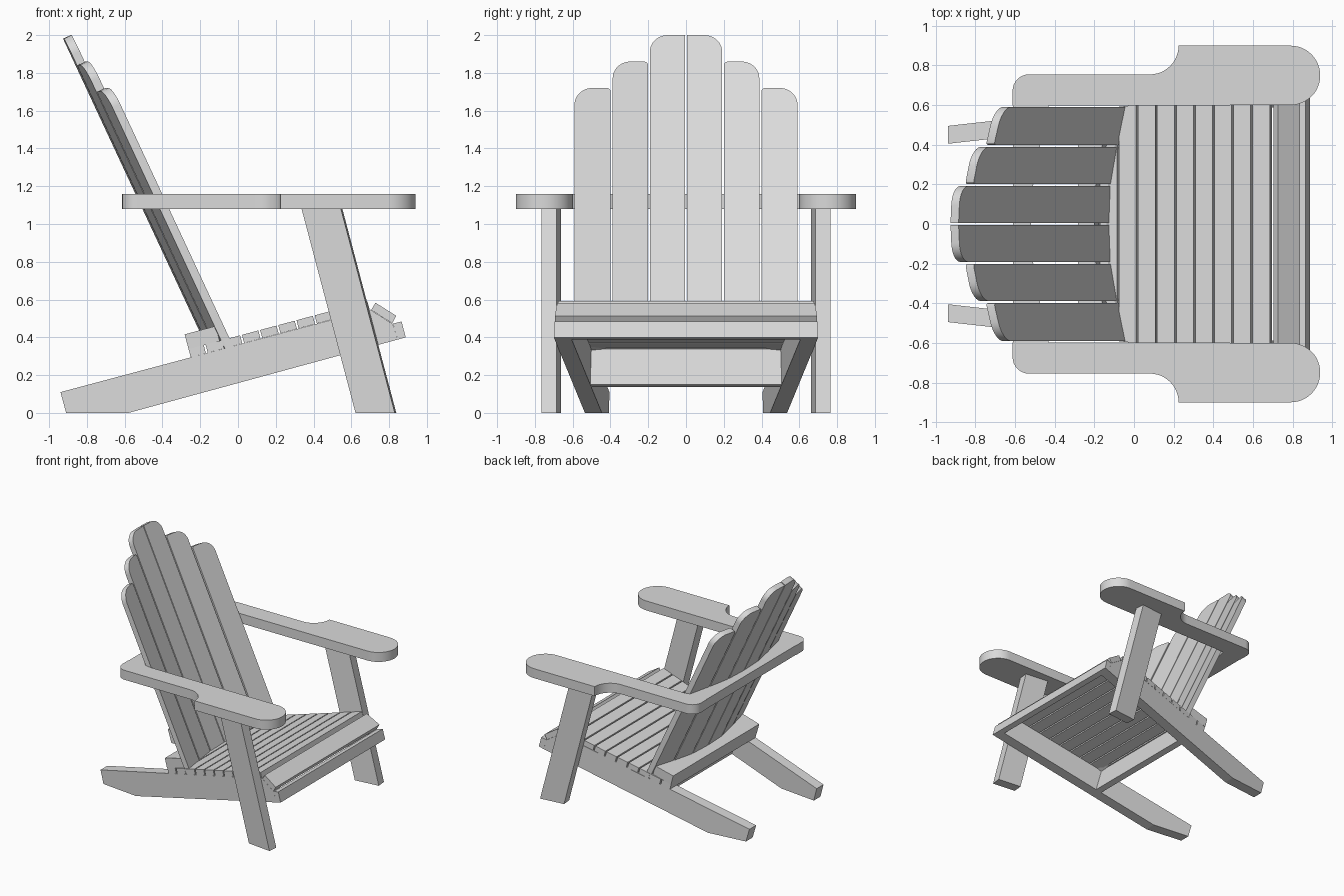
import bpy, bmesh, math
from mathutils import Vector

cube = bpy.data.objects.get("Cube")
if cube:
    bpy.data.objects.remove(cube, do_unlink=True)

GREY = (0.7, 0.7, 0.7, 1.0)
mat = bpy.data.materials.new("plain_grey")
mat.use_nodes = True
mat.diffuse_color = GREY
mat.node_tree.nodes["Principled BSDF"].inputs["Base Color"].default_value = GREY


def prism(name, a, b, mirror=False, smooth=False):
    """Solid between two matching outlines of 3D points."""
    bm = bmesh.new()
    va = [bm.verts.new(p) for p in a]
    vb = [bm.verts.new(p) for p in b]
    bm.faces.new(va)
    bm.faces.new(vb[::-1])
    for i in range(len(va)):
        j = (i + 1) % len(va)
        bm.faces.new((va[i], vb[i], vb[j], va[j]))
    bmesh.ops.recalc_face_normals(bm, faces=bm.faces)
    mesh = bpy.data.meshes.new(name)
    bm.to_mesh(mesh)
    bm.free()
    mesh.materials.append(mat)
    ob = bpy.data.objects.new(name, mesh)
    bpy.context.collection.objects.link(ob)
    if smooth:
        bpy.ops.object.select_all(action='DESELECT')
        ob.select_set(True)
        bpy.context.view_layer.objects.active = ob
        bpy.ops.object.shade_smooth_by_angle(angle=math.radians(30))
    if mirror:
        mod = ob.modifiers.new("mirror", 'MIRROR')
        mod.use_axis = (False, True, False)
        mod.use_mirror_merge = False
    return ob


def arc(cx, cy, r, start, end, n=12):
    angles = [math.radians(start + (end - start) * i / n) for i in range(n + 1)]
    return [(cx + r * math.cos(t), cy + r * math.sin(t)) for t in angles]


def outer(x):
    """Half width of the base, which narrows towards the back."""
    return 0.495 + 0.112 * (x + 0.94)


# Seat frame: s runs forward along the rails, n is height above them
TILT = math.radians(15)


def seat(s, n):
    return (-0.25 + s * math.cos(TILT) - n * math.sin(TILT),
            0.294 + s * math.sin(TILT) + n * math.cos(TILT))


def cross_bar(name, section, inset=0.0):
    prism(name, [(x, inset - outer(x), z) for x, z in section],
          [(x, outer(x) - inset, z) for x, z in section])


def seat_box(s0, s1, n0, n1):
    return [seat(s0, n0), seat(s1, n0), seat(s1, n1), seat(s0, n1)]


# Side rails that also form the back feet
rail = [(-0.94, 0.11), (-0.91, 0), (-0.58, 0), (0.845, 0.388), (0.82, 0.47), (0.70, 0.547)]
prism("side_rails", [(x, outer(x) - 0.09, z) for x, z in rail],
      [(x, outer(x), z) for x, z in rail], mirror=True)

# Seat slats with narrow gaps
THICK = 0.045
PITCH = 0.0997
for i in range(10):
    start = 0 if i == 0 else 0.093 + PITCH * (i - 1)
    end = 0.083 + PITCH * i
    if i < 10 and end < 1.0:
        cross_bar(f"seat_slat_{i + 1}", seat_box(start, end, 0, THICK))

# Tilted front slat, front apron and cross board under the seat
cross_bar("seat_nose_slat", [(0.728, 0.583), (0.838, 0.514), (0.816, 0.474), (0.705, 0.545)])
cross_bar("front_apron", [(0.845, 0.388), (0.888, 0.40), (0.866, 0.484), (0.82, 0.472)])
cross_bar("under_seat_board", seat_box(0.125, 0.175, -0.196, 0), inset=0.09)

# Front legs, leaning back and turned in line with the rails
def leg_ring(x, z):
    w, dy, t = 0.208, 0.023, 0.08
    return [(x, 0.742, z), (x + w, 0.742 + dy, z),
            (x + w + 0.008, 0.742 + dy - t, z), (x + 0.008, 0.742 - t, z)]


prism("front_legs", leg_ring(0.622, 0), leg_ring(0.334, 1.09), mirror=True)

# Armrests with a round front, a scooped outside edge and a rounded back corner
arm = arc(0.79, 0.75, 0.15, -90, 90, 24)
arm += arc(0.08, 0.90, 0.145, 0, -90)[:]
arm += arc(-0.53, 0.672, 0.083, 90, 180, 8)
arm += [(-0.613, 0.597)]
prism("armrests", [(x, y, 1.08) for x, y in arm],
      [(x, y, 1.16) for x, y in arm], mirror=True, smooth=True)

# Back slats set in a shallow curve, with rounded outer corners
LEAN = math.radians(25)
UP = Vector((-math.sin(LEAN), 0, math.cos(LEAN)))
BACK = Vector((-math.cos(LEAN), 0, -math.sin(LEAN))) * THICK
BASE_Z = 0.38
slats = {
    "centre": (0.004, -0.13, 0.191, -0.122, 2.0),
    "middle": (0.201, -0.121, 0.388, -0.085, 1.86),
    "outer": (0.399, -0.082, 0.59, -0.038, 1.72),
}
for key, (y0, x0, y1, x1, top) in slats.items():
    width = y1 - y0
    height = (top - BASE_Z) / math.cos(LEAN)
    r = 0.095
    outline = [(0, -0.035), (width, -0.035)]
    outline += arc(width - r, height - r, r, 0, 90, 10)
    if key == "centre":
        outline += [(0, height)]
    else:
        outline += arc(0.02, height - 0.02, 0.02, 90, 180, 3)
    front = []
    for w, h in outline:
        k = w / width
        front.append(Vector((x0 + (x1 - x0) * k, y0 + w, BASE_Z)) + UP * h)
    prism(f"back_slats_{key}", front, [p + BACK for p in front], mirror=True, smooth=True)

# Curved supports behind the back: one on the seat, one between the armrests
def symmetric(half):
    """Front curve given as (y, forward) from the middle outwards."""
    return [(-y, f) for y, f in half[:0:-1]] + half


curve = symmetric([(0, 0.085), (0.19, 0.092), (0.39, 0.125), (0.58, 0.17)])
plan = [(-0.575, 0)] + curve + [(0.575, 0)]


def on_seat(n):
    return [(seat(s, n)[0], y, seat(s, n)[1]) for y, s in plan]


prism("lower_back_support", on_seat(THICK), on_seat(0.126))

curve = symmetric([(0, -0.52), (0.19, -0.51), (0.39, -0.475), (0.6, -0.43)])
plan_arm = [(-0.6, -0.61)] + curve + [(0.6, -0.61)]
prism("upper_back_support", [(x, y, 1.08) for y, x in plan_arm],
      [(x, y, 1.16) for y, x in plan_arm])
